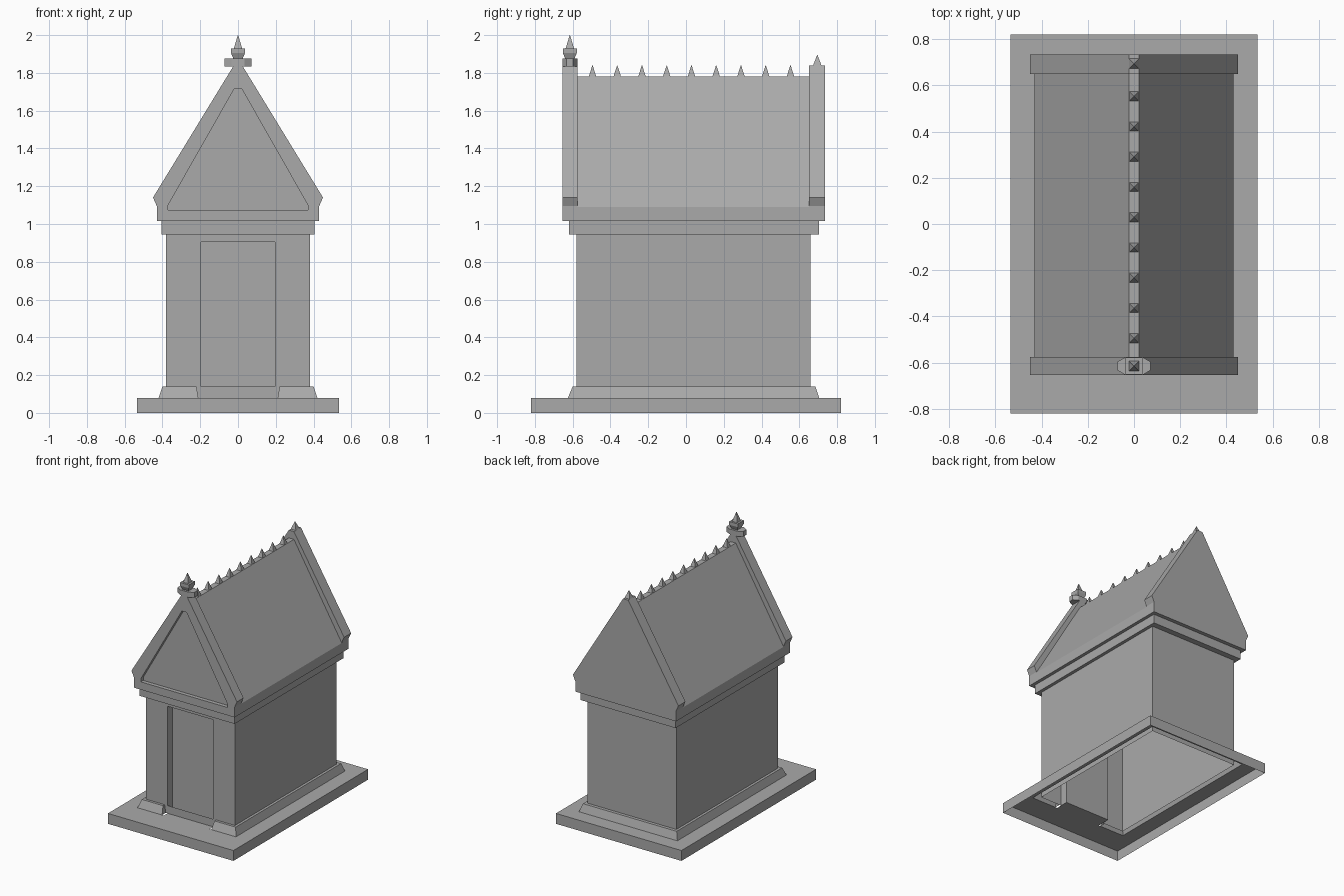
import bpy
import bmesh

cube = bpy.data.objects.get("Cube")
if cube:
    bpy.data.objects.remove(cube, do_unlink=True)

stone = bpy.data.materials.new("grey_stone")
stone.use_nodes = True
GREY = (0.4, 0.4, 0.4, 1.0)
stone.diffuse_color = GREY
stone.node_tree.nodes["Principled BSDF"].inputs["Base Color"].default_value = GREY


def loft(name, rings, caps=(True, True)):
    """Join rings of equal point count into a skin, with optional end caps."""
    bm = bmesh.new()
    loops = [[bm.verts.new(p) for p in ring] for ring in rings]
    count = len(loops[0])
    for low, high in zip(loops, loops[1:]):
        for i in range(count):
            j = (i + 1) % count
            bm.faces.new((low[i], low[j], high[j], high[i]))
    if caps[0]:
        bm.faces.new(loops[0][::-1])
    if caps[1]:
        bm.faces.new(loops[-1])
    bmesh.ops.remove_doubles(bm, verts=bm.verts, dist=1e-5)
    bmesh.ops.recalc_face_normals(bm, faces=bm.faces)
    mesh = bpy.data.meshes.new(name)
    bm.to_mesh(mesh)
    bm.free()
    mesh.materials.append(stone)
    obj = bpy.data.objects.new(name, mesh)
    bpy.context.collection.objects.link(obj)
    return obj


def plan(hx, y0, y1, z, notch, yn):
    """Rectangular plan with a doorway notch in its front edge."""
    pts = [(-hx, y0), (-notch, y0), (-notch, yn), (notch, yn),
           (notch, y0), (hx, y0), (hx, y1), (-hx, y1)]
    return [(x, y, z) for x, y in pts]


def rect(hx, y0, y1, z):
    return [(-hx, y0, z), (hx, y0, z), (hx, y1, z), (-hx, y1, z)]


def mirrored(half, y):
    """Closed symmetric gable ring from its right half, bottom to top."""
    left = [(-x, z) for x, z in reversed(half)]
    return [(x, y, z) for x, z in half + left]


def spike(name, y, z, r, h):
    loft(name, [rect(r, y - r, y + r, z), rect(0.001, y - 0.001, y + 0.001, z + h)])


DOOR, DOOR_Y = 0.195, -0.52
FRONT, BACK = -0.58, 0.66
BASE_TOP, DOOR_TOP = 0.08, 0.905

# Hollow base slab, open below, with an opening under the building
loft("base_slab", [
    plan(0.535, -0.82, 0.82, 0, DOOR, -0.82),
    plan(0.535, -0.82, 0.82, BASE_TOP, DOOR, -0.82),
    plan(0.42, -0.625, 0.705, BASE_TOP, DOOR, DOOR_Y),
], (False, False))

# Sloped plinth, interrupted at the doorway
loft("plinth", [
    plan(0.42, -0.625, 0.705, BASE_TOP, 0.21, FRONT),
    plan(0.40, -0.60, 0.685, 0.14, 0.22, FRONT),
    plan(0.38, FRONT, BACK, 0.14, 0.22, FRONT),
], (False, False))

# Walls with the recessed door
loft("walls_and_door", [
    plan(0.38, FRONT, BACK, BASE_TOP, DOOR, DOOR_Y),
    plan(0.38, FRONT, BACK, DOOR_TOP, DOOR, DOOR_Y),
    plan(0.38, FRONT, BACK, DOOR_TOP, DOOR, FRONT),
    plan(0.38, FRONT, BACK, 0.95, DOOR, FRONT),
], (False, False))

# Cornice under the eaves
loft("cornice", [rect(0.405, -0.62, 0.705, 0.945), rect(0.405, -0.62, 0.705, 1.015)])

# Steep roof with a narrow flat ridge
roof = [(0.43, 1.015), (0.43, 1.09), (0.022, 1.78)]
loft("roof", [mirrored(roof, y) for y in (-0.59, 0.67)])

# Raised gables, the front one with a sunken panel
gable = [(0.43, 1.015), (0.43, 1.095), (0.45, 1.14), (0.022, 1.84)]
panel = [(0.37, 1.075), (0.37, 1.085), (0.37, 1.10), (0.02, 1.715)]
loft("front_gable", [mirrored(gable, -0.575), mirrored(gable, -0.655),
                     mirrored(panel, -0.655), mirrored(panel, -0.625)])
loft("back_gable", [mirrored(gable, 0.65), mirrored(gable, 0.735)])

# Row of spikes along the ridge and one on the back gable
for i in range(9):
    spike(f"ridge_spike_{i + 1}", -0.495 + i * 0.131, 1.78, 0.02, 0.06)
spike("back_gable_spike", 0.695, 1.84, 0.022, 0.055)

# Front finial: tapered cross arms, flared cap and spike
FY = -0.615
arms = [(-0.072, -0.018), (-0.035, -0.04), (0.035, -0.04), (0.072, -0.018),
        (0.072, 0.018), (0.035, 0.04), (-0.035, 0.04), (-0.072, 0.018)]
loft("finial_arms", [[(x, FY + y, z) for x, y in arms] for z in (1.835, 1.875)])
loft("finial_cap", [rect(r, FY - r, FY + r, z)
                    for r, z in ((0.022, 1.87), (0.037, 1.905), (0.037, 1.93))])
spike("finial_spike", FY, 1.93, 0.022, 0.07)
